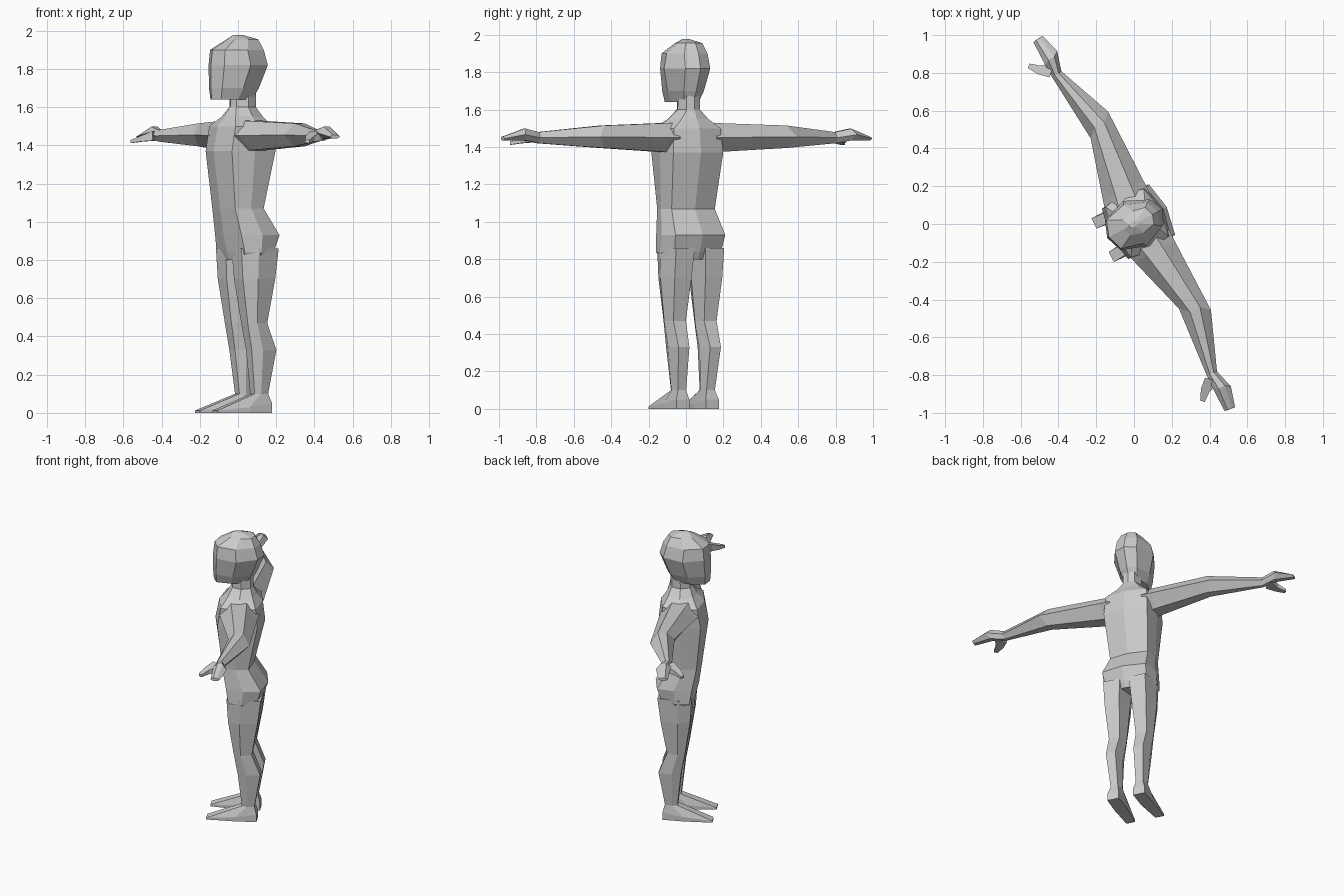
import bpy, bmesh, math

if "Cube" in bpy.data.objects:
    bpy.data.objects.remove(bpy.data.objects["Cube"])

TURN = math.radians(-62.6)  # whole figure is turned about the vertical axis


def loft(name, rings, mirror=False):
    """Skin a list of equal-length point rings and cap both ends."""
    bm = bmesh.new()
    vs = [[bm.verts.new(p) for p in r] for r in rings]
    n = len(rings[0])
    for a, b in zip(vs, vs[1:]):
        for i in range(n):
            j = (i + 1) % n
            bm.faces.new((a[i], a[j], b[j], b[i]))
    bm.faces.new(vs[0])
    bm.faces.new(vs[-1])
    bmesh.ops.recalc_face_normals(bm, faces=bm.faces)
    me = bpy.data.meshes.new(name)
    bm.to_mesh(me)
    bm.free()
    ob = bpy.data.objects.new(name, me)
    bpy.context.collection.objects.link(ob)
    ob.rotation_euler.z = TURN
    if mirror:
        m = ob.modifiers.new("mirror", 'MIRROR')
        m.use_mirror_merge = False
    return ob


def body_ring(z, wf, ws, wb, vf, vb):
    """Symmetric 8-sided section: half widths front/side/back, front and back depth."""
    d = 0.1 * (vb - vf)
    m = (vf + vb) / 2
    half = [(wf, vf + d), (ws, m), (wb, vb - d)]
    pts = [(0, vf)] + half + [(0, vb)] + [(-x, y) for x, y in reversed(half)]
    return [(x, y, z) for x, y in pts]


def leg_ring(z, ui, uo, vf, vb):
    c, h, m = (ui + uo) / 2, (uo - ui) / 2, vf * 0.6 + vb * 0.4
    return [(c - .65 * h, vf, z), (c + .65 * h, vf, z), (uo, m, z),
            (c + .65 * h, vb, z), (c - .65 * h, vb, z), (ui, m, z)]


def arm_ring(uf, ub, vf, vb, zb, zt):
    zm, um = (zb + zt) / 2, (uf + ub) / 2
    a, b = vf + .3 * (vb - vf), vf + .7 * (vb - vf)
    return [(uf, vf, zm), (um, a, zt), (um, b, zt),
            (ub, vb, zm), (um, b, zb), (um, a, zb)]


# torso with pelvis and neck
loft("torso", [body_ring(*r) for r in [
    (0.80, .13, .165, .12, -.055, .14),
    (0.84, .16, .175, .14, -.065, .16),
    (0.93, .15, .175, .15, -.085, .195),
    (1.07, .13, .15, .13, -.105, .105),
    (1.37, .15, .165, .15, -.145, .175),
    (1.50, .15, .17, .14, -.12, .16),
    (1.55, .08, .12, .08, -.075, .125),
    (1.60, .04, .065, .04, -.045, .10),
    (1.68, .04, .06, .04, -.04, .10)]])

# head
loft("head", [body_ring(*r) for r in [
    (1.64, .06, .07, .045, -.155, .085),
    (1.70, .075, .10, .06, -.16, .12),
    (1.82, .09, .135, .075, -.16, .17),
    (1.90, .085, .115, .07, -.15, .145),
    (1.955, .045, .065, .05, -.06, .11),
    (1.977, .01, .015, .01, -.03, .03)]])

# legs
loft("legs", [leg_ring(*r) for r in [
    (0.86, .002, .175, -.055, .165),
    (0.70, .015, .17, -.045, .145),
    (0.47, .035, .15, -.01, .105),
    (0.33, .045, .145, .015, .16),
    (0.10, .048, .125, .04, .12)]], True)

# feet: ankle ring, instep-to-sole ring, sole
sole = [(.07, -.187), (.13, -.187), (.135, .0), (.128, .135), (.05, .135), (.048, .0)]
loft("feet", [leg_ring(.10, .048, .125, .04, .12),
              [(x, y, z) for (x, y), z in zip(sole, (.012, .012, .03, .05, .05, .03))],
              [(x, y, 0) for x, y in sole]], True)

# arms and hands
loft("arms", [arm_ring(*r) for r in [
    (.11, .11, -.11, .15, 1.37, 1.53),
    (.18, .18, -.09, .15, 1.375, 1.527),
    (.508, .592, .005, .152, 1.395, 1.515),
    (.887, .895, -.027, .031, 1.42, 1.48),
    (.96, 1.0, -.03, .06, 1.435, 1.498),
    (1.10, 1.107, -.03, .029, 1.435, 1.455)]], True)

# thumbs
loft("thumbs", [[(u - a, v - a, z - h), (u + a, v + a, z - h),
                 (u + a, v + a, z + h), (u - a, v - a, z + h)]
                for u, v, z, a, h in [(.925, -.01, 1.45, .03, .025),
                                      (.955, -.07, 1.435, .017, .015),
                                      (1.0, -.11, 1.42, .009, .008)]], True)
